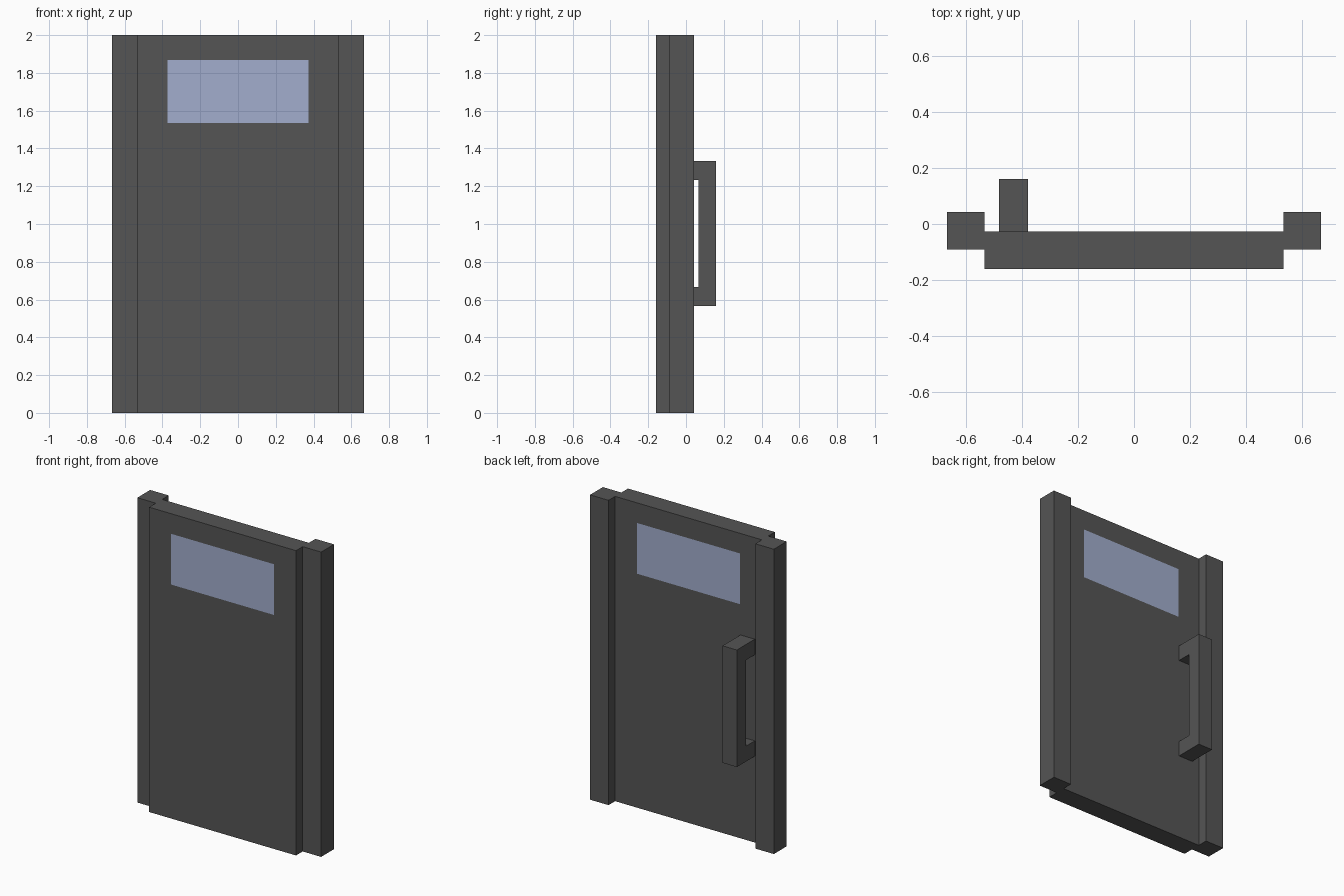
import bpy, bmesh
from mathutils import Vector

if "Cube" in bpy.data.objects:
    bpy.data.objects.remove(bpy.data.objects["Cube"])


def material(name, color):
    mat = bpy.data.materials.new(name)
    mat.diffuse_color = color
    mat.use_nodes = True
    mat.node_tree.nodes["Principled BSDF"].inputs["Base Color"].default_value = mat.diffuse_color
    return mat


dark_metal = material("dark_metal", (0.09, 0.09, 0.09, 1))
glass = material("glass", (0.36, 0.42, 0.61, 1))


def extrude_faces(name, points, faces, offset, mat):
    """Extrude a flat set of faces into a closed solid."""
    bm = bmesh.new()
    verts = [bm.verts.new(p) for p in points]
    flat = [bm.faces.new([verts[i] for i in f]) for f in faces]
    res = bmesh.ops.extrude_face_region(bm, geom=flat, use_keep_orig=True)
    moved = [g for g in res["geom"] if isinstance(g, bmesh.types.BMVert)]
    bmesh.ops.translate(bm, verts=moved, vec=Vector(offset))
    bmesh.ops.recalc_face_normals(bm, faces=bm.faces)
    mesh = bpy.data.meshes.new(name)
    bm.to_mesh(mesh)
    bm.free()
    mesh.materials.append(mat)
    obj = bpy.data.objects.new(name, mesh)
    bpy.context.collection.objects.link(obj)
    return obj


def rect(x0, x1, z0, z1, y):
    return [(x0, y, z0), (x1, y, z0), (x1, y, z1), (x0, y, z1)]


FRONT, DEPTH, HALF = -0.16, 0.134, 0.533
WINDOW = (-0.373, 0.373, 1.535, 1.868)

# Door panel: a rectangular ring around the window opening
ring = [(i, (i + 1) % 4, (i + 1) % 4 + 4, i + 4) for i in range(4)]
extrude_faces("door_panel",
              rect(-HALF, HALF, 0, 2, FRONT) + rect(*WINDOW, FRONT),
              ring, (0, DEPTH, 0), dark_metal)

# Window glass, flush with both sides of the panel
extrude_faces("window_glass", rect(*WINDOW, FRONT), [range(4)],
              (0, DEPTH, 0), glass)

# Side posts, set back from the panel
for side, x0 in (("left", -0.667), ("right", HALF)):
    extrude_faces(side + "_post", rect(x0, x0 + 0.134, 0, 2, -0.091),
                  [range(4)], (0, 0.133, 0), dark_metal)

# Pull handle: C-shaped side profile extruded across its width
back = FRONT + DEPTH
profile = [(back, 0.566), (0.16, 0.566), (0.16, 1.334), (back, 1.334),
           (back, 1.232), (0.066, 1.232), (0.066, 0.667), (back, 0.667)]
extrude_faces("pull_handle", [(-0.481, y, z) for y, z in profile],
              [range(8)], (0.104, 0, 0), dark_metal)
